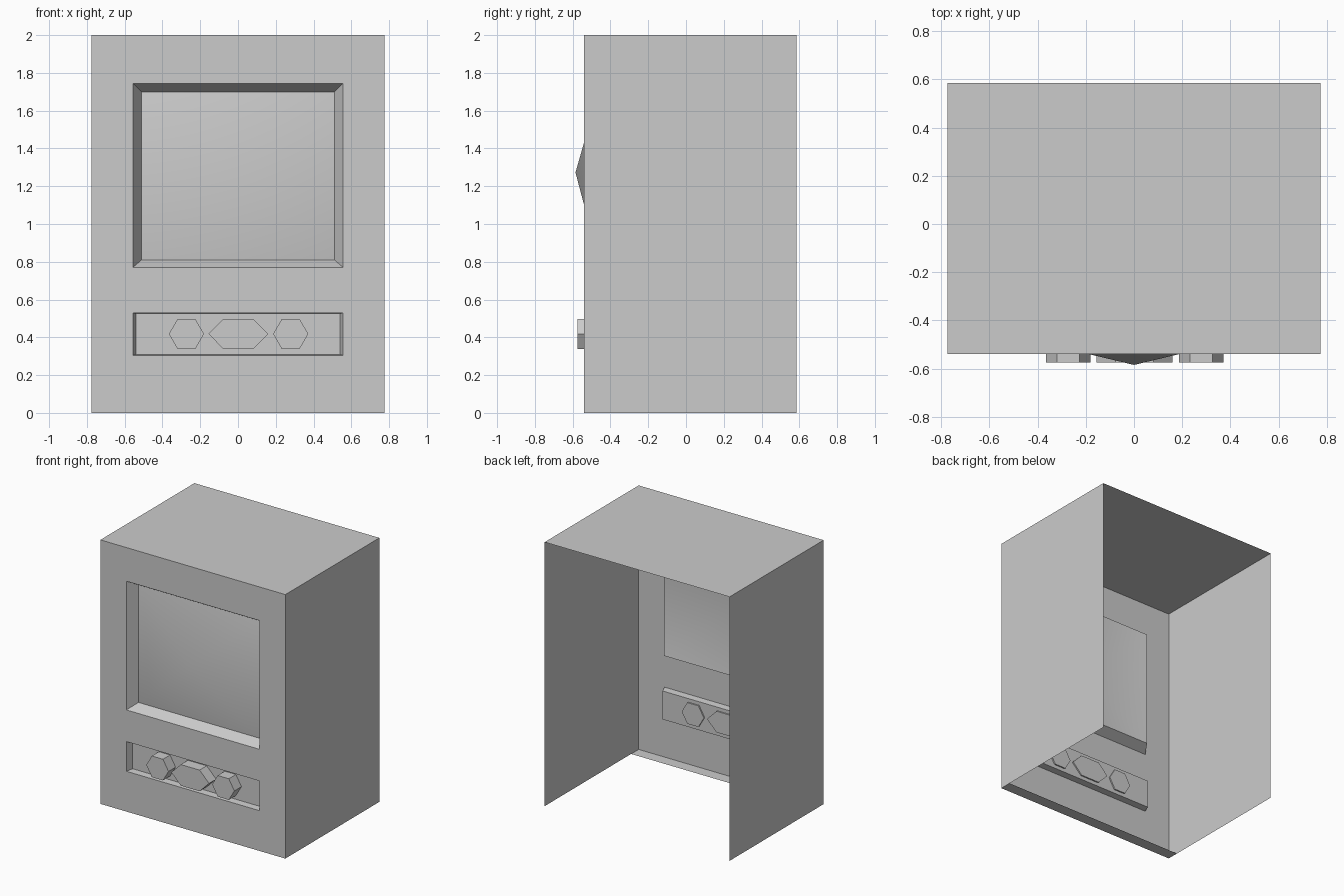
import bpy, bmesh, math

if "Cube" in bpy.data.objects:
    bpy.data.objects.remove(bpy.data.objects["Cube"])

W, FRONT, BACK, TOP = 0.775, -0.54, 0.585, 2.0
SCREEN = (0.557, 0.77, 1.745)      # half width, bottom, top
TRAY = (0.557, 0.305, 0.53)


def make(name, build):
    bm = bmesh.new()
    build(bm)
    bmesh.ops.remove_doubles(bm, verts=bm.verts, dist=1e-5)
    mesh = bpy.data.meshes.new(name)
    bm.to_mesh(mesh)
    bm.free()
    obj = bpy.data.objects.new(name, mesh)
    bpy.context.collection.objects.link(obj)
    return obj


def face(bm, *pts):
    return bm.faces.new([bm.verts.new(p) for p in pts])


def ring(rect, y):
    w, z0, z1 = rect
    return [(-w, y, z0), (w, y, z0), (w, y, z1), (-w, y, z1)]


def recess(bm, outer, inner, y):
    a, b = ring(outer, FRONT), ring(inner, y)
    for i in range(4):
        j = (i + 1) % 4
        face(bm, a[i], a[j], b[j], b[i])


# Thin shell: sides, top and a short lip under the front; back is open
def shell(bm):
    xs = [-W, -SCREEN[0], SCREEN[0], W]
    zs = [0, TRAY[1], TRAY[2], SCREEN[1], SCREEN[2], TOP]
    for i in range(3):
        for k in range(5):
            if i == 1 and k in (1, 3):     # screen and tray openings
                continue
            x0, x1, z0, z1 = xs[i], xs[i + 1], zs[k], zs[k + 1]
            face(bm, (x0, FRONT, z0), (x1, FRONT, z0), (x1, FRONT, z1), (x0, FRONT, z1))
    face(bm, (W, FRONT, 0), (W, BACK, 0), (W, BACK, TOP), (W, FRONT, TOP))
    face(bm, (-W, BACK, 0), (-W, FRONT, 0), (-W, FRONT, TOP), (-W, BACK, TOP))
    face(bm, (-W, FRONT, TOP), (W, FRONT, TOP), (W, BACK, TOP), (-W, BACK, TOP))
    lip = FRONT + 0.09
    face(bm, (-W, lip, 0), (W, lip, 0), (W, FRONT, 0), (-W, FRONT, 0))


make("cabinet_shell", shell)

# Bevelled screen surround
GLASS, GLASS_Y = (0.51, 0.81, 1.70), -0.463
make("screen_bezel", lambda bm: recess(bm, SCREEN, GLASS, GLASS_Y))


# Bulging screen: four smooth triangles meeting at the middle
def glass(bm):
    f = face(bm, *ring(GLASS, GLASS_Y))
    centre = bmesh.ops.poke(bm, faces=[f])["verts"][0]
    centre.co = (0, -0.585, 1.273)
    for t in bm.faces:
        t.smooth = True


make("screen", glass)


# Recessed control tray
def tray(bm):
    inner, y = (0.54, 0.31, 0.525), -0.49
    recess(bm, TRAY, inner, y)
    face(bm, *ring(inner, y))


make("control_tray", tray)


# Six-sided buttons
def button(name, cx, half_w):
    def build(bm):
        pts = [(cx + half_w * math.cos(i * math.pi / 3), -0.575,
                0.418 + 0.08 * math.sin(i * math.pi / 3) / math.sin(math.pi / 3))
               for i in range(6)]
        f = face(bm, *pts)
        new = bmesh.ops.extrude_face_region(bm, geom=[f], use_keep_orig=True)["geom"]
        bmesh.ops.translate(bm, vec=(0, 0.095, 0),
                            verts=[v for v in new if isinstance(v, bmesh.types.BMVert)])
        bmesh.ops.recalc_face_normals(bm, faces=bm.faces)
    make(name, build)


button("left_button", -0.273, 0.093)
button("middle_button", 0.002, 0.158)
button("right_button", 0.279, 0.093)
